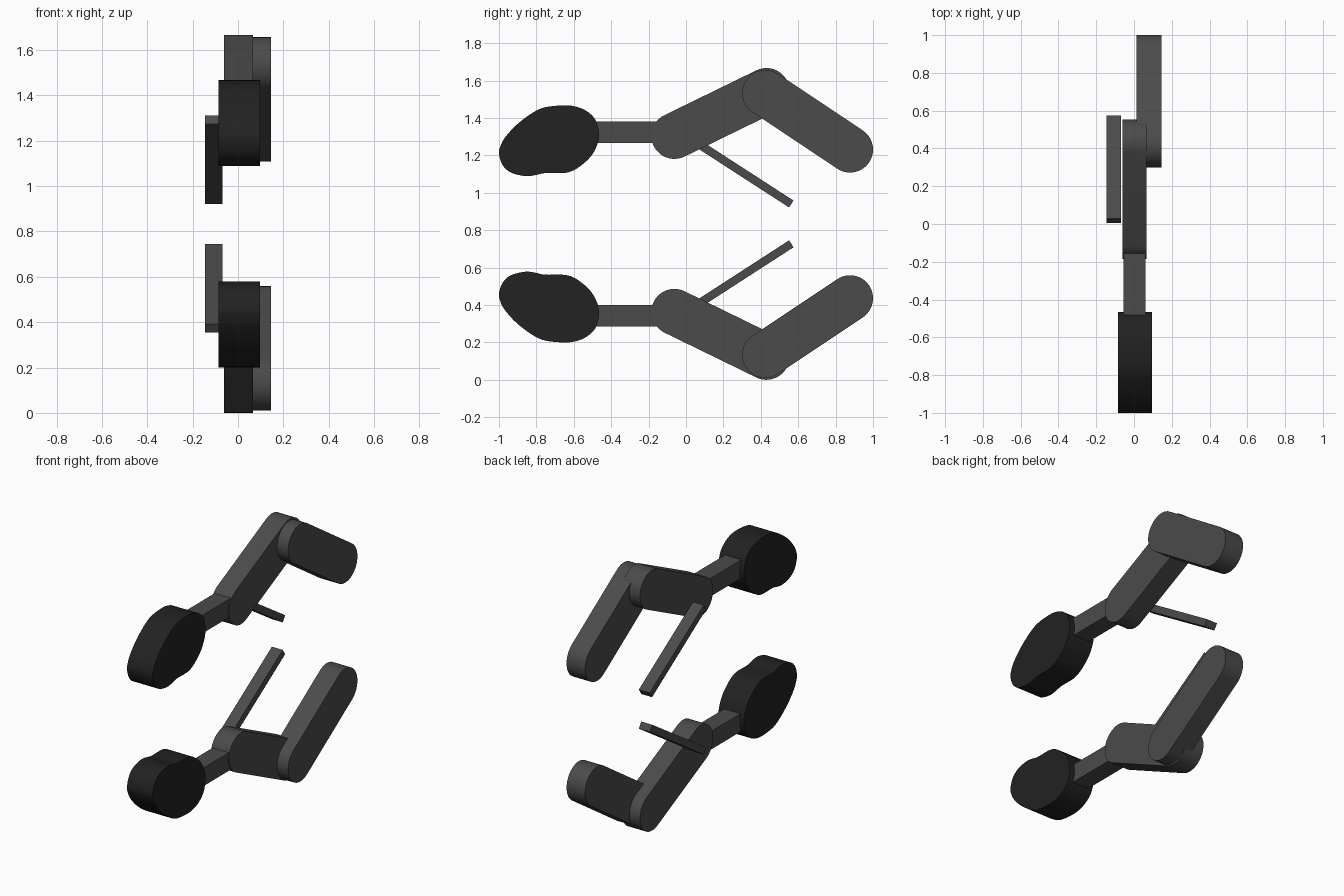
import bpy, bmesh, math
from mathutils import Vector

if "Cube" in bpy.data.objects:
    bpy.data.objects.remove(bpy.data.objects["Cube"])

HEIGHT = 1.667  # the two halves mirror about z = HEIGHT / 2


def material(name, v):
    m = bpy.data.materials.new(name)
    m.diffuse_color = (v, v, v, 1)
    m.use_nodes = True
    m.node_tree.nodes["Principled BSDF"].inputs["Base Color"].default_value = m.diffuse_color
    return m


GREY = material("dark_grey", 0.07)
BLACK = material("black", 0.016)


def prism(name, outline, x0, x1, mat, flip):
    """Extrude a (y, z) outline along x, optionally mirrored to the upper half."""
    bm = bmesh.new()
    rings = [[bm.verts.new((x, y, HEIGHT - z if flip else z)) for y, z in outline]
             for x in (x0, x1)]
    n = len(outline)
    for r in rings:
        bm.faces.new(r)
    for i in range(n):
        j = (i + 1) % n
        bm.faces.new((rings[0][i], rings[0][j], rings[1][j], rings[1][i]))
    bmesh.ops.recalc_face_normals(bm, faces=bm.faces)
    me = bpy.data.meshes.new(name)
    bm.to_mesh(me)
    bm.free()
    me.materials.append(mat)
    ob = bpy.data.objects.new(name, me)
    bpy.context.collection.objects.link(ob)
    bpy.ops.object.select_all(action='DESELECT')
    ob.select_set(True)
    bpy.context.view_layer.objects.active = ob
    bpy.ops.object.shade_smooth_by_angle(angle=math.radians(30))


def capsule(a, b, r, seg=24):
    """Rounded bar outline from a to b."""
    ang = math.atan2(b[1] - a[1], b[0] - a[0])
    pts = []
    for c, start in ((b, ang - math.pi / 2), (a, ang + math.pi / 2)):
        for i in range(seg + 1):
            t = start + math.pi * i / seg
            pts.append((c[0] + r * math.cos(t), c[1] + r * math.sin(t)))
    return pts


def bar(a, b, w):
    """Square-ended bar outline from a to b with width w."""
    a, b = Vector(a), Vector(b)
    d = (b - a).normalized()
    s = Vector((-d.y, d.x)) * w / 2
    return [tuple(p) for p in (a - s, b - s, b + s, a + s)]


def smooth_loop(pts, sub=4):
    """Closed Catmull-Rom curve through pts."""
    v = [Vector(p) for p in pts]
    n, out = len(v), []
    for i in range(n):
        p0, p1, p2, p3 = (v[(i + k - 1) % n] for k in range(4))
        for s in range(sub):
            t = s / sub
            out.append(tuple(0.5 * (2 * p1 + (p2 - p0) * t
                                    + (2 * p0 - 5 * p1 + 4 * p2 - p3) * t * t
                                    + (3 * p1 - p0 - 3 * p2 + p3) * t ** 3)))
    return out


PAD = [(-1.0, 0.46), (-0.98, 0.52), (-0.936, 0.559), (-0.86, 0.578), (-0.807, 0.573),
       (-0.754, 0.562), (-0.647, 0.561), (-0.583, 0.537), (-0.513, 0.478), (-0.476, 0.414),
       (-0.465, 0.36), (-0.471, 0.313), (-0.492, 0.265), (-0.54, 0.225), (-0.6, 0.204),
       (-0.663, 0.2), (-0.754, 0.21), (-0.818, 0.238), (-0.904, 0.302), (-0.968, 0.372),
       (-0.993, 0.42)]

for flip, side in ((False, "lower"), (True, "upper")):
    # rounded end pad and its stem
    prism(side + "_pad", smooth_loop(PAD), -0.085, 0.096, BLACK, flip)
    prism(side + "_stem", bar((-0.49, 0.343), (-0.03, 0.343), 0.116),
          -0.055, 0.06, GREY, flip)
    # two rounded arm links
    prism(side + "_inner_arm", capsule((-0.062, 0.363), (0.43, 0.123), 0.123),
          -0.062, 0.066, GREY, flip)
    prism(side + "_outer_arm", capsule((0.423, 0.133), (0.877, 0.436), 0.123),
          0.014, 0.145, GREY, flip)
    # thin side rod
    prism(side + "_rod", bar((0.017, 0.374), (0.563, 0.727), 0.044),
          -0.146, -0.069, GREY, flip)
